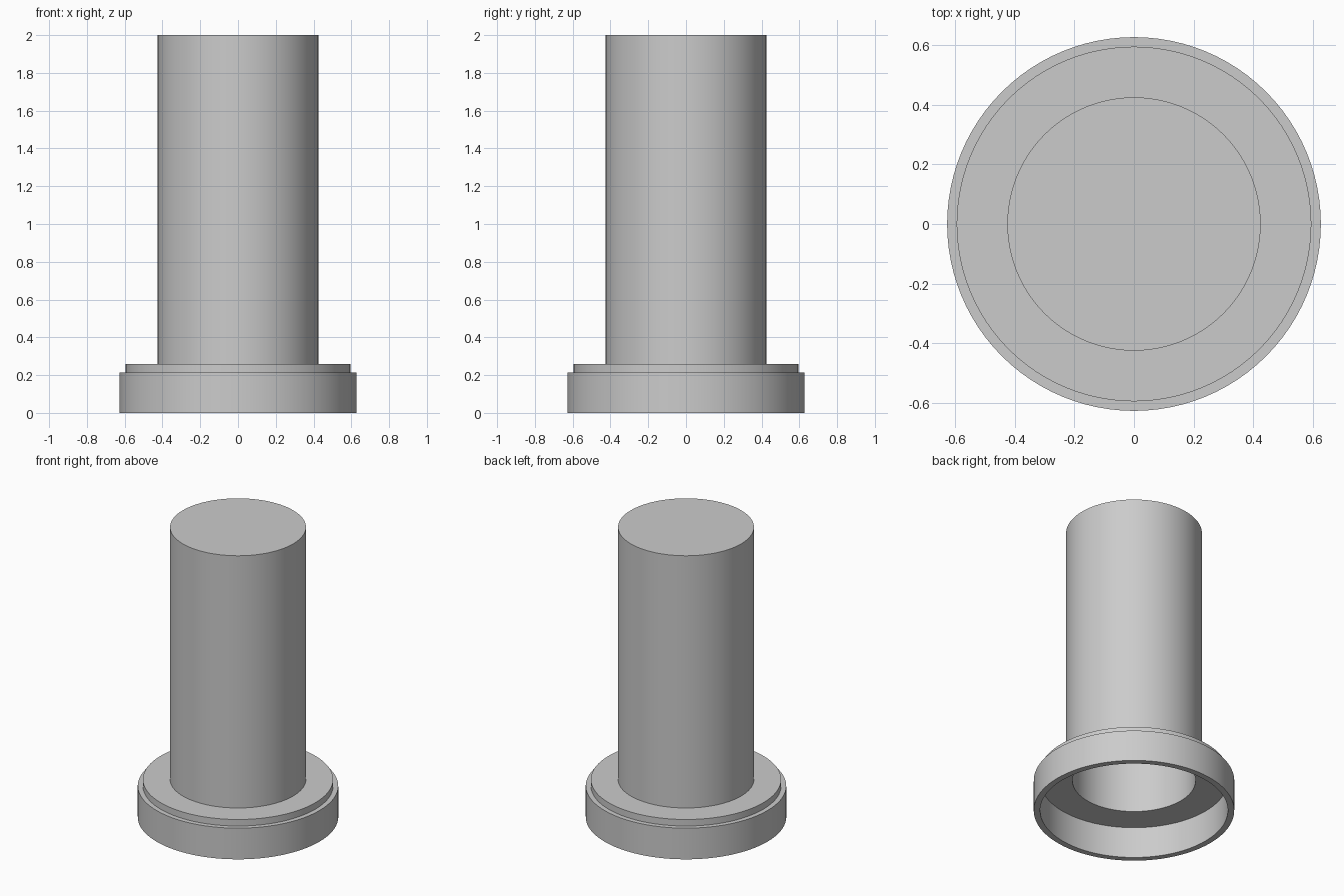
import bpy
import bmesh
import math

cube = bpy.data.objects.get("Cube")
if cube:
    bpy.data.objects.remove(cube, do_unlink=True)

SEGMENTS = 96

# Plain grey for the whole part
grey = bpy.data.materials.new("plain_grey")
grey.use_nodes = True
grey.diffuse_color = (0.6, 0.6, 0.6, 1)
grey.node_tree.nodes["Principled BSDF"].inputs["Base Color"].default_value = (0.6, 0.6, 0.6, 1)


def lathe(name, profile):
    """Spin a (radius, height) profile around the z axis."""
    bm = bmesh.new()
    verts = [bm.verts.new((r, 0, z)) for r, z in profile]
    edges = [bm.edges.new(pair) for pair in zip(verts, verts[1:])]
    bmesh.ops.spin(bm, geom=verts + edges, cent=(0, 0, 0), axis=(0, 0, 1),
                   angle=math.tau, steps=SEGMENTS, use_merge=True)
    bmesh.ops.remove_doubles(bm, verts=bm.verts[:], dist=1e-5)
    bmesh.ops.recalc_face_normals(bm, faces=bm.faces[:])
    mesh = bpy.data.meshes.new(name)
    bm.to_mesh(mesh)
    bm.free()
    mesh.materials.append(grey)
    obj = bpy.data.objects.new(name, mesh)
    bpy.context.collection.objects.link(obj)
    bpy.ops.object.select_all(action="DESELECT")
    obj.select_set(True)
    bpy.context.view_layer.objects.active = obj
    bpy.ops.object.shade_smooth_by_angle(angle=math.radians(30))
    return obj


WALL = 0.04
TUBE, STEP, RIM = 0.425, 0.595, 0.627
RIM_TOP, STEP_TOP, TOP = 0.215, 0.26, 2.0

# Hollow cap: closed tube, stepped flange and open skirt in one shell
lathe("flanged_cap", [
    (0, TOP), (TUBE, TOP), (TUBE, STEP_TOP),
    (STEP, STEP_TOP), (STEP, RIM_TOP), (RIM, RIM_TOP), (RIM, 0),
    (RIM - WALL, 0), (RIM - WALL, RIM_TOP),
    (TUBE - WALL, RIM_TOP), (TUBE - WALL, TOP - WALL), (0, TOP - WALL),
])
